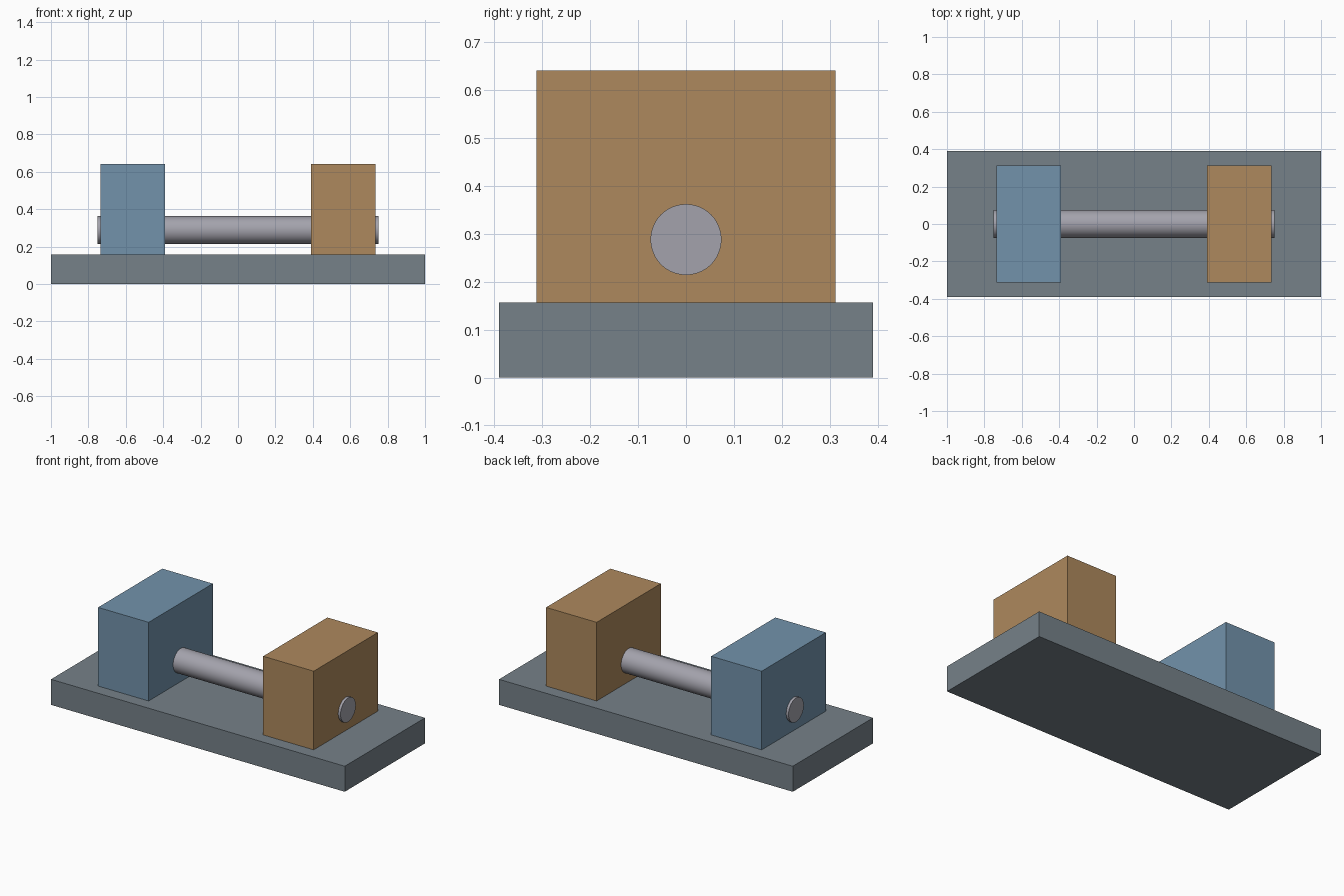
import bpy
import math

cube = bpy.data.objects.get("Cube")
if cube:
    bpy.data.objects.remove(cube, do_unlink=True)


def material(name, rgb):
    mat = bpy.data.materials.new(name)
    mat.use_nodes = True
    mat.diffuse_color = (*rgb, 1)
    mat.node_tree.nodes["Principled BSDF"].inputs["Base Color"].default_value = (*rgb, 1)
    return mat


def finish(name, mat):
    obj = bpy.context.object
    obj.name = name
    obj.data.materials.append(mat)
    return obj


def box(name, size, centre, mat):
    bpy.ops.mesh.primitive_cube_add(size=1, location=centre)
    obj = finish(name, mat)
    obj.scale = size
    bpy.ops.object.transform_apply(location=False, rotation=False, scale=True)
    return obj


slate = material("slate grey", (0.18, 0.22, 0.25))
blue = material("steel blue", (0.17, 0.29, 0.41))
tan = material("bronze tan", (0.42, 0.25, 0.11))
silver = material("silver", (0.37, 0.365, 0.415))

# Base plate
base_top = 0.157
box("base_plate", (2, 0.78, base_top), (0, 0, base_top / 2), slate)

# Support blocks at either end
block_height = 0.484
for name, side, mat in (("left_block", 1, tan), ("right_block", -1, blue)):
    box(name, (0.344, 0.624, block_height),
        (side * 0.562, 0, base_top + block_height / 2), mat)

# Shaft running through both blocks
bpy.ops.mesh.primitive_cylinder_add(vertices=64, radius=0.074, depth=1.5,
                                    location=(0, 0, 0.288),
                                    rotation=(0, math.pi / 2, 0))
finish("shaft", silver)
bpy.ops.object.shade_smooth_by_angle(angle=math.radians(30))
